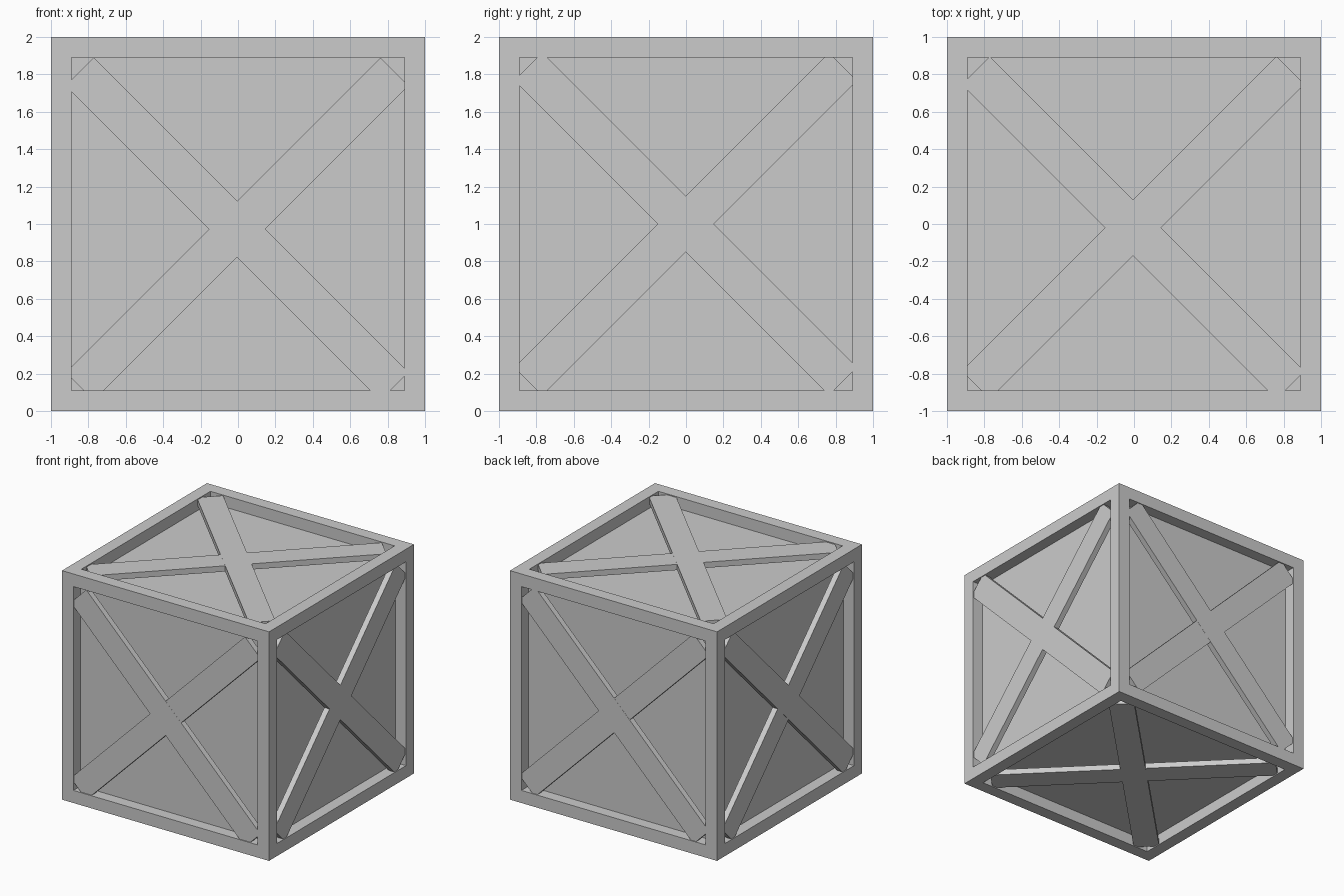
import bpy
from mathutils import Matrix, Vector
from math import pi

if "Cube" in bpy.data.objects:
    bpy.data.objects.remove(bpy.data.objects["Cube"])

FRAME = 0.11      # beam width
PANEL = 0.90      # half size of the inner box
BRACE_W = 0.212
BRACE_T = 0.05
BRACE_L = 2.38
CENTRE = Vector((0, 0, 1))


def box(name, size, matrix):
    bpy.ops.mesh.primitive_cube_add(size=1)
    ob = bpy.context.object
    ob.name = name
    ob.data.transform(Matrix.Diagonal((*size, 1)))
    ob.data.transform(matrix)
    ob.data.update()
    return ob


# inner box forming the recessed panels
box("inner_panels", (2 * PANEL,) * 3, Matrix.Translation(CENTRE))

# twelve edge beams: posts run full height, rails fit between them
r = 1 - FRAME / 2
for a in (-r, r):
    for b in (-r, r):
        box("corner_post", (FRAME, FRAME, 2), Matrix.Translation(CENTRE + Vector((a, b, 0))))
        box("rail_x", (2 - 2 * FRAME, FRAME, FRAME), Matrix.Translation(CENTRE + Vector((0, a, b))))
        box("rail_y", (FRAME, 2 - 2 * FRAME, FRAME), Matrix.Translation(CENTRE + Vector((a, 0, b))))

# crossed braces: face rotation from the front plane, and centre offset in that plane
faces = {
    "front": (Matrix.Identity(4), (-0.005, -0.027)),
    "right": (Matrix.Rotation(pi / 2, 4, 'Z'), (-0.002, 0.0)),
    "back": (Matrix.Rotation(pi, 4, 'Z'), (0.0, 0.0)),
    "left": (Matrix.Rotation(-pi / 2, 4, 'Z'), (0.0, 0.0)),
    "top": (Matrix.Rotation(-pi / 2, 4, 'X'), (-0.005, -0.02)),
    "bottom": (Matrix.Rotation(pi / 2, 4, 'X'), (0.0, 0.0)),
}
for name, (rot, (u, v)) in faces.items():
    for i, angle in enumerate((pi / 4, -pi / 4)):
        # the second bar sits a hair lower so the faces do not coincide
        depth = -0.992 + BRACE_T / 2 + 0.001 * i
        m = (Matrix.Translation(CENTRE) @ rot @ Matrix.Translation((u, depth, v))
             @ Matrix.Rotation(angle, 4, 'Y'))
        box(name + "_brace", (BRACE_L, BRACE_T, BRACE_W), m)
